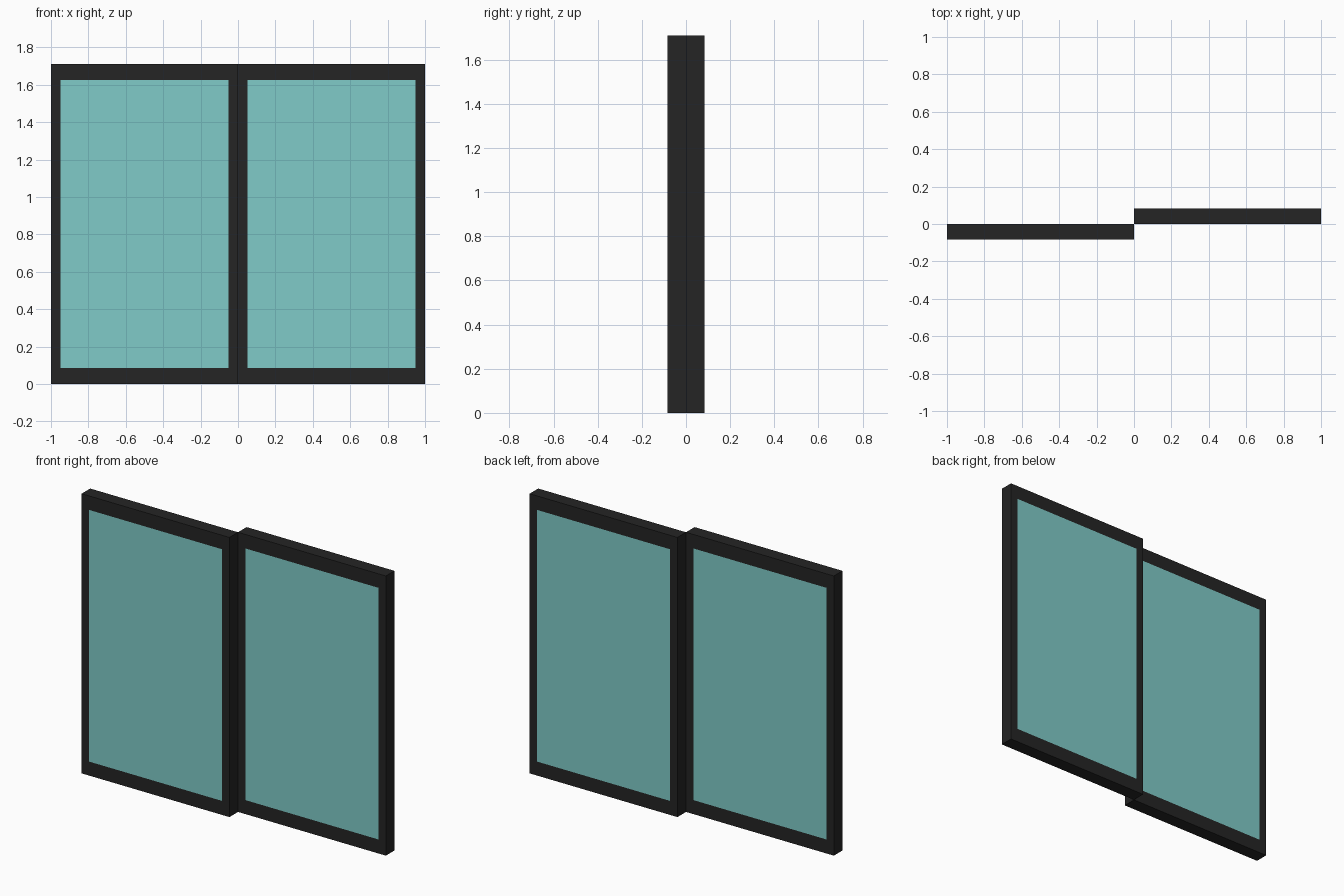
import bpy, bmesh
from mathutils import Vector

if "Cube" in bpy.data.objects:
    bpy.data.objects.remove(bpy.data.objects["Cube"])

H, T = 1.71, 0.083          # panel height and thickness
STILE, RAIL = 0.05, 0.0855  # frame widths


def material(name, color):
    m = bpy.data.materials.new(name)
    m.diffuse_color = color
    m.use_nodes = True
    m.node_tree.nodes["Principled BSDF"].inputs["Base Color"].default_value = m.diffuse_color
    return m


def box(bm, lo, hi):
    verts = bmesh.ops.create_cube(bm, size=1)["verts"]
    lo, hi = Vector(lo), Vector(hi)
    for v in verts:
        v.co = (lo + hi) / 2 + v.co * (hi - lo)


def add_object(name, bm, mat):
    me = bpy.data.meshes.new(name)
    bm.to_mesh(me)
    bm.free()
    me.materials.append(mat)
    ob = bpy.data.objects.new(name, me)
    bpy.context.collection.objects.link(ob)


def panel(side, x, y):
    x0, x1, y1 = x + STILE, x + 1 - STILE, y + T
    # Frame: hollow ring made by bridging an outer and an inner rectangle
    bm = bmesh.new()
    rings = []
    for yy in (y, y1):
        for a, b, c, d in ((x, x + 1, 0, H), (x0, x1, RAIL, H - RAIL)):
            rings.append([bm.verts.new((px, yy, pz))
                          for px, pz in ((a, c), (b, c), (b, d), (a, d))])
    fo, fi, bo, bi = rings
    for p, q in ((fo, fi), (fi, bi), (bi, bo), (bo, fo)):
        for i in range(4):
            j = (i + 1) % 4
            bm.faces.new((p[i], p[j], q[j], q[i]))
    bmesh.ops.recalc_face_normals(bm, faces=bm.faces)
    add_object(side + "_frame", bm, dark)

    # Glass: pane flush with both frame faces
    bm = bmesh.new()
    box(bm, (x0, y, RAIL), (x1, y1, H - RAIL))
    add_object(side + "_glass", bm, teal)


dark = material("dark_frame", (0.018, 0.018, 0.018, 1))
teal = material("teal_glass", (0.216, 0.597, 0.578, 1))

# Two sliding panels, staggered in depth
panel("left", -1, -T)
panel("right", 0, 0)
